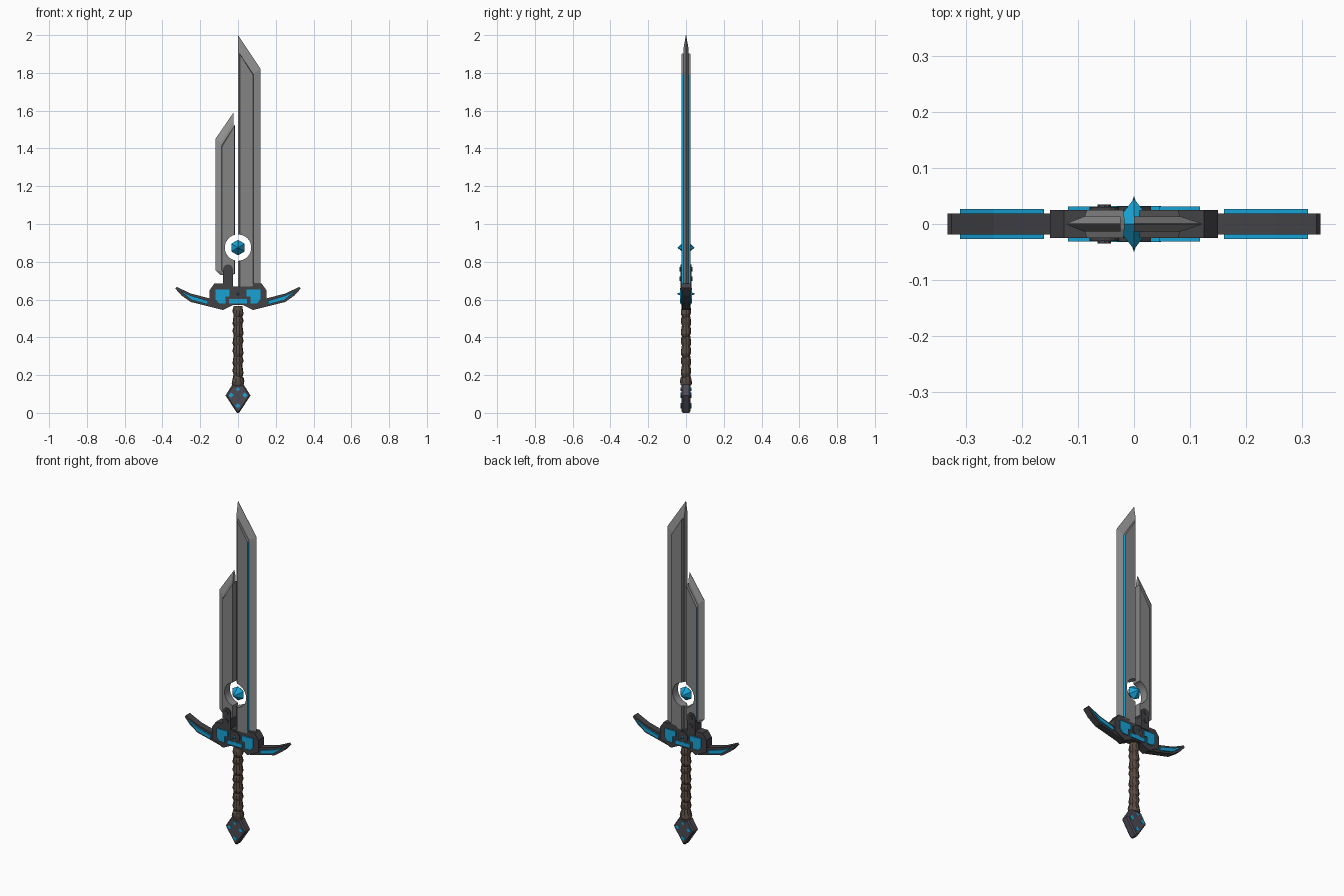
import bpy, bmesh, math

if "Cube" in bpy.data.objects:
    bpy.data.objects.remove(bpy.data.objects["Cube"])

def material(name, r, g, b):
    m = bpy.data.materials.new(name)
    m.diffuse_color = (r, g, b, 1)
    m.use_nodes = True
    m.node_tree.nodes["Principled BSDF"].inputs["Base Color"].default_value = m.diffuse_color
    return m

STEEL = material("blade_steel", 0.29, 0.29, 0.29)
PANEL = material("panel_steel", 0.23, 0.23, 0.23)
DARK = material("dark_metal", 0.055, 0.055, 0.062)
POMMEL = material("pommel_metal", 0.075, 0.07, 0.088)
BLUE = material("bright_blue", 0.01, 0.36, 0.66)
LEATHER = material("brown_leather", 0.10, 0.07, 0.055)


def finish(name, bm, *mats, rule=None):
    bmesh.ops.recalc_face_normals(bm, faces=bm.faces)
    if rule:
        for f in bm.faces:
            f.normal_update()
            f.material_index = 1 if rule(f) else 0
    me = bpy.data.meshes.new(name)
    bm.to_mesh(me)
    bm.free()
    for m in mats:
        me.materials.append(m)
    ob = bpy.data.objects.new(name, me)
    bpy.context.collection.objects.link(ob)
    return ob


def add_loft(bm, rings):
    """Join closed rings of 3D points, capping both ends."""
    vs = [[bm.verts.new(p) for p in r] for r in rings]
    n = len(vs[0])
    for a, b in zip(vs, vs[1:]):
        for i in range(n):
            j = (i + 1) % n
            bm.faces.new((a[i], a[j], b[j], b[i]))
    bm.faces.new(vs[0])
    bm.faces.new(vs[-1])


def at_y(pts, y):
    return [(x, y, z) for x, z in pts]


def slab(name, pts, half, mat):
    bm = bmesh.new()
    add_loft(bm, [at_y(pts, -half), at_y(pts, half)])
    return finish(name, bm, mat)


def plates(name, pts, y0, y1, mat):
    """The same thin plate on the front and back."""
    bm = bmesh.new()
    for s in (-1, 1):
        add_loft(bm, [at_y(pts, s * y0), at_y(pts, s * y1)])
    return finish(name, bm, mat)


def circle(cx, cz, r, n, start=0.0):
    return [(cx + r * math.cos(start + 2 * math.pi * i / n),
             cz + r * math.sin(start + 2 * math.pi * i / n)) for i in range(n)]


def flip(pts, s):
    return [(s * x, z) for x, z in pts]


# --- blades, each with a half-round notch around the floating crystal
HOLE_Z, HOLE_R = 0.875, 0.07

def blade_outline(s, inner, outer, bottom, tip, shoulder, chamfer):
    a = math.acos(inner / HOLE_R)
    arc = [(HOLE_R * math.cos(a - 2 * a * i / 16),
            HOLE_Z + HOLE_R * math.sin(a - 2 * a * i / 16)) for i in range(17)]
    pts = [(inner, tip)] + arc + [(inner, bottom), (outer - chamfer, bottom),
                                  (outer, bottom + chamfer), (outer, shoulder)]
    return flip(pts, s)


def blade(name, s, edge, flat, base, face):
    e, f = blade_outline(s, *edge), blade_outline(s, *flat)
    bm = bmesh.new()
    add_loft(bm, [at_y(f, -0.013), at_y(e, -0.001), at_y(e, 0.001), at_y(f, 0.013)])
    finish(name, bm, STEEL)
    # raised panel whose outer wall is a blue strip
    b, t = blade_outline(s, *base), blade_outline(s, *face)
    bm = bmesh.new()
    add_loft(bm, [at_y(t, -0.025), at_y(b, -0.008), at_y(b, 0.008), at_y(t, 0.025)])
    finish(name + "_panel", bm, PANEL, BLUE, rule=lambda q: q.normal.x * s > 0.9)


blade("long_blade", 1,
      (0.0, 0.12, 0.67, 2.0, 1.82, 0.005), (0.0, 0.084, 0.67, 1.93, 1.80, 0.005),
      (0.008, 0.083, 0.67, 1.905, 1.793, 0.005), (0.010, 0.079, 0.67, 1.90, 1.79, 0.005))
blade("short_blade", -1,
      (0.024, 0.12, 0.73, 1.59, 1.45, 0.025), (0.024, 0.09, 0.73, 1.545, 1.43, 0.02),
      (0.017, 0.09, 0.735, 1.525, 1.415, 0.02), (0.019, 0.084, 0.735, 1.52, 1.41, 0.02))


# --- crystals: double pyramids pointing front and back
def crystal(name, z, r, depth, sides):
    bm = bmesh.new()
    ring = [bm.verts.new(p) for p in at_y(circle(0, z, r, sides, math.pi / 2), 0)]
    for y in (-depth, depth):
        tip = bm.verts.new((0, y, z))
        for i in range(sides):
            bm.faces.new((ring[i], ring[(i + 1) % sides], tip))
    finish(name, bm, BLUE)

crystal("floating_crystal", HOLE_Z, 0.041, 0.045, 6)
crystal("guard_gem", 0.63, 0.020, 0.05, 6)

# --- guard
half = [(0.03, 0.57), (0.08, 0.545), (0.15, 0.58), (0.15, 0.65),
        (0.125, 0.685), (0.05, 0.685), (0.035, 0.67)]
slab("guard_body", half + flip(half[::-1], -1), 0.025, DARK)
plates("gem_socket", circle(0, 0.632, 0.033, 8, math.pi / 8), 0.024, 0.031, DARK)
plates("guard_lower_plate", [(-0.048, 0.578), (0.048, 0.578), (0.048, 0.602),
                             (-0.048, 0.602)], 0.024, 0.032, BLUE)
for s, side in ((-1, "left"), (1, "right")):
    wing = [(0.08, 0.545), (0.25, 0.587), (0.30, 0.622), (0.332, 0.658),
            (0.325, 0.667), (0.25, 0.632), (0.14, 0.603)]
    slab(side + "_wing", flip(wing, s), 0.019, DARK)
    inlay = [(0.16, 0.574), (0.245, 0.597), (0.31, 0.648), (0.25, 0.621), (0.16, 0.594)]
    plates(side + "_wing_inlay", flip(inlay, s), 0.018, 0.027, BLUE)
    corner = [(0.045, 0.652), (0.118, 0.652), (0.118, 0.60), (0.10, 0.58),
              (0.065, 0.58), (0.065, 0.617), (0.045, 0.617)]
    plates(side + "_guard_plate", flip(corner, s), 0.024, 0.031, BLUE)

# --- clip holding the short blade
CX = -0.053
arch = [(CX + 0.026 * math.cos(math.pi * i / 8), 0.76 + 0.026 * math.sin(math.pi * i / 8))
        for i in range(9)]
slab("blade_clip", [(CX + 0.026, 0.66)] + arch + [(CX - 0.026, 0.66)], 0.03, DARK)
for i, z in enumerate((0.76, 0.71)):
    plates("clip_bolt_%d" % (i + 1), circle(CX, z, 0.012, 8), 0.029, 0.035, DARK)

# --- leather-wrapped grip with slanted bands
bm = bmesh.new()
rings, bands, z0, z1 = [], 8, 0.145, 0.565
for i in range(bands * 3 + 1):
    t = i / (bands * 3)
    r = (0.0225, 0.029, 0.027)[i % 3] + 0.006 * max(0, 1 - t * 6)
    tilt = 0.007 * (-1) ** (i // 3) * (0 < t < 1)
    rings.append([(r * math.cos(a), r * math.sin(a),
                   z0 + (z1 - z0) * t + tilt * math.cos(a + 0.6))
                  for a in [2 * math.pi * k / 10 for k in range(10)]])
add_loft(bm, rings)
finish("grip", bm, LEATHER)

# --- pommel: chamfered kite with small blue studs
def kite(k):
    c = 0.085
    return [(x * k, c + (z - c) * k) for x, z in
            ((-0.03, 0.15), (0.03, 0.15), (0.066, 0.092), (0.006, 0.0), (-0.006, 0.0),
             (-0.066, 0.092))]

bm = bmesh.new()
add_loft(bm, [at_y(kite(0.88), -0.025), at_y(kite(1), -0.017),
              at_y(kite(1), 0.017), at_y(kite(0.88), 0.025)])
finish("pommel", bm, POMMEL)
for i, (x, z, r) in enumerate(((-0.036, 0.094, 0.014), (0.036, 0.094, 0.014),
                               (0, 0.038, 0.014), (0, 0.125, 0.010))):
    plates("pommel_stud_%d" % (i + 1), circle(x, z, r, 4), 0.024, 0.028, BLUE)
